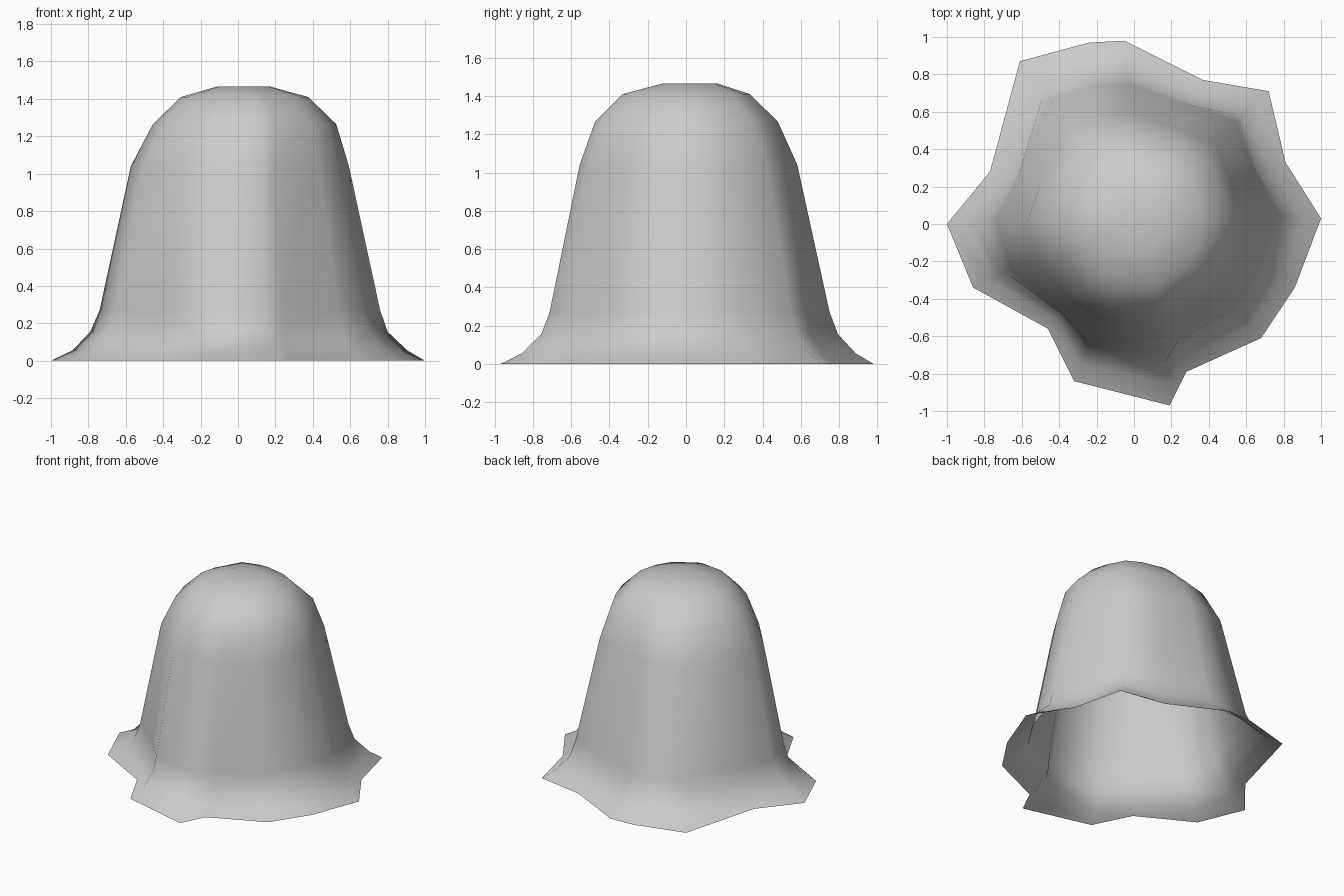
import bpy, bmesh, math

cube = bpy.data.objects.get("Cube")
if cube:
    bpy.data.objects.remove(cube)

# Material
grey = bpy.data.materials.new("cloth_grey")
grey.use_nodes = True
colour = (0.6, 0.6, 0.6, 1)
grey.diffuse_color = colour
grey.node_tree.nodes["Principled BSDF"].inputs["Base Color"].default_value = colour

# Wavy outline of the hem, anticlockwise from the left side
hem = [(1, .03), (.81, .33), (.72, .71), (.37, .77), (-.05, .98), (-.24, .97),
       (-.61, .87), (-.77, .28), (-1, 0), (-.86, -.34), (-.46, -.56), (-.32, -.84),
       (.19, -.97), (.28, -.79), (.68, -.61), (.86, -.34)]

# Rings from hem to crown: height, scale, fold depth, x shift, y shift
rings = [(0, 1, 1, 0, 0), (.055, .895, .9, .01, .01), (.155, .795, .75, .005, .015),
         (.27, .75, .5, .01, .015), (1.04, .583, .2, .01, .01), (1.265, .49, .1, .035, 0),
         (1.41, .34, 0, .035, 0), (1.465, .145, 0, .03, .02)]
ridge_radius = .97


def ring_point(x, y, z, scale, fold, dx, dy):
    """Scale the hem outline and fill the valleys between its ridges."""
    r = math.hypot(x, y)
    filled = r + (1 - fold) * max(0, ridge_radius - r)
    k = scale * filled / r
    return (x * k + dx, y * k + dy, z)


# Draped cloth shell, open underneath
bm = bmesh.new()
loops = [[bm.verts.new(ring_point(x, y, *ring)) for x, y in hem] for ring in rings]
n = len(hem)
for low, high in zip(loops, loops[1:]):
    for i in range(n):
        j = (i + 1) % n
        bm.faces.new((low[i], low[j], high[j], high[i]))

# Closed crown
bm.faces.new(loops[-1])
for face in bm.faces:
    face.smooth = True

mesh = bpy.data.meshes.new("draped_cloth")
bm.to_mesh(mesh)
bm.free()
mesh.materials.append(grey)
cloth = bpy.data.objects.new("draped_cloth", mesh)
bpy.context.collection.objects.link(cloth)
